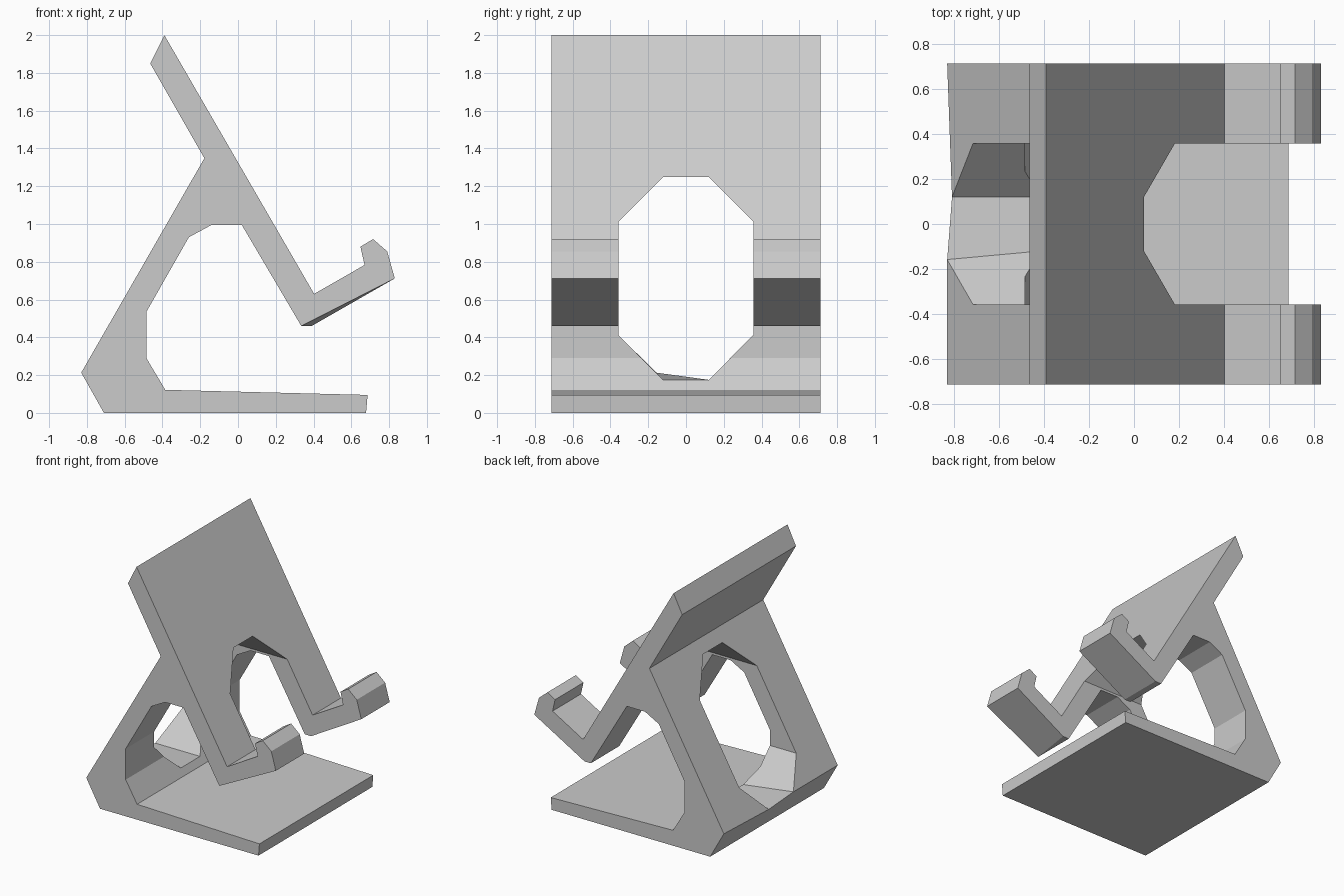
import bpy, bmesh
from mathutils import Vector

if "Cube" in bpy.data.objects:
    bpy.data.objects.remove(bpy.data.objects["Cube"])

HALF = 0.712


def prism(name, points, place, start, end):
    """Extrude a 2D outline between two depths; place maps (a, b, depth) to xyz."""
    bm = bmesh.new()
    face = bm.faces.new([bm.verts.new(place(a, b, start)) for a, b in points])
    new = bmesh.ops.extrude_face_region(bm, geom=[face])["geom"]
    shift = Vector(place(0, 0, end)) - Vector(place(0, 0, start))
    bmesh.ops.translate(bm, vec=shift, verts=[v for v in new if isinstance(v, bmesh.types.BMVert)])
    bmesh.ops.recalc_face_normals(bm, faces=bm.faces)
    mesh = bpy.data.meshes.new(name)
    bm.to_mesh(mesh)
    bm.free()
    obj = bpy.data.objects.new(name, mesh)
    bpy.context.collection.objects.link(obj)
    return obj


# Stand: side profile with backrest, hooked ledge, rear leg and base
profile = [(-0.39, 2.0), (0.403, 0.63), (0.67, 0.783), (0.648, 0.88), (0.715, 0.92),
           (0.79, 0.855), (0.83, 0.712), (0.39, 0.46), (0.335, 0.46), (0.02, 0.995),
           (-0.14, 0.995), (-0.26, 0.93), (-0.485, 0.535), (-0.485, 0.29),
           (-0.385, 0.122), (0.686, 0.095), (0.678, 0), (-0.71, 0),
           (-0.83, 0.213), (-0.178, 1.348), (-0.465, 1.85)]
stand = prism("phone_stand", profile, lambda x, z, y: (x, y, z), -HALF, HALF)

# Opening: chamfered window cut front to back through leg, backrest and ledge
half = [(0.12, 0.175), (0.357, 0.412), (0.357, 1.013), (0.12, 1.25)]
window = half + [(-y, z) for y, z in reversed(half)]
cutter = prism("window_cutter", window, lambda y, z, x: (x, y, z), -1.5, 1.5)
cutter.hide_render = True

cut = stand.modifiers.new("window", "BOOLEAN")
cut.operation = "DIFFERENCE"
cut.solver = "EXACT"
cut.object = cutter
bpy.context.view_layer.objects.active = stand
stand.select_set(True)
bpy.ops.object.modifier_apply(modifier=cut.name)
bpy.data.objects.remove(cutter)

# Collapsed corners: skewed sill at the rear of the window, one ledge corner
bm = bmesh.new()
bm.from_mesh(stand.data)


def nearest(co):
    return min(bm.verts, key=lambda v: (v.co - Vector(co)).length)


for src, dst in [((-0.83, 0.158, 0.213), (-0.81, 0.12, 0.175)),
                 ((-0.81, -0.12, 0.175), (-0.83, -0.158, 0.213)),
                 ((0.39, -HALF, 0.46), (0.335, -HALF, 0.46))]:
    bmesh.ops.weld_verts(bm, targetmap={nearest(src): nearest(dst)})
bm.to_mesh(stand.data)
bm.free()
stand.data.update()
